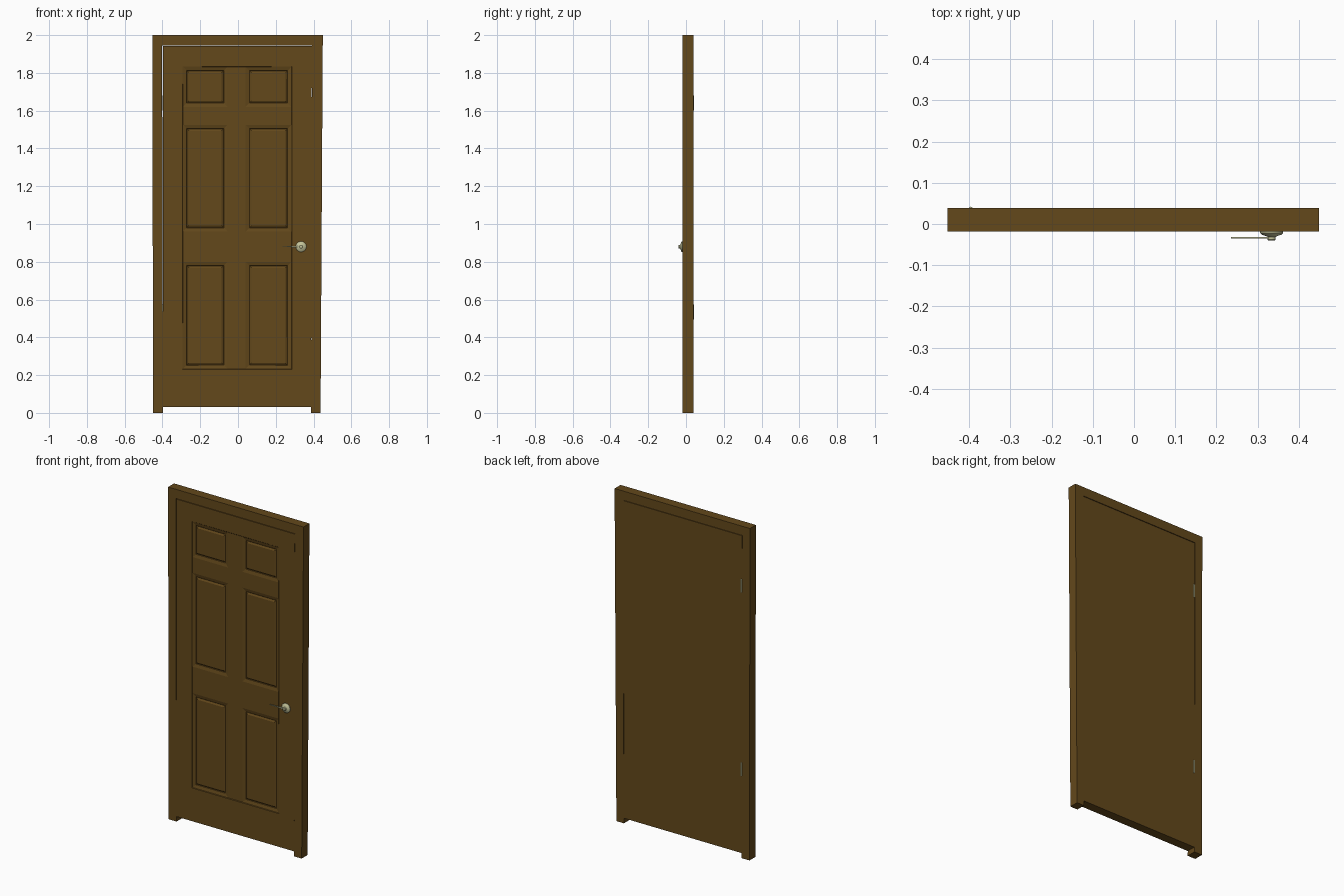
import bpy, bmesh, math
from mathutils import Matrix

if "Cube" in bpy.data.objects:
    bpy.data.objects.remove(bpy.data.objects["Cube"])

FRONT, BACK = -0.018, 0.0385


def material(name, color):
    m = bpy.data.materials.new(name)
    m.diffuse_color = color
    m.use_nodes = True
    m.node_tree.nodes["Principled BSDF"].inputs["Base Color"].default_value = m.diffuse_color
    return m


WOOD = material("brown_wood", (0.125, 0.065, 0.011, 1))
METAL = material("pale_brass", (0.55, 0.55, 0.32, 1))


def finish(name, bm, mat, smooth=False):
    bmesh.ops.recalc_face_normals(bm, faces=bm.faces)
    me = bpy.data.meshes.new(name)
    bm.to_mesh(me)
    bm.free()
    ob = bpy.data.objects.new(name, me)
    bpy.context.collection.objects.link(ob)
    me.materials.append(mat)
    if smooth:
        bpy.context.view_layer.objects.active = ob
        ob.select_set(True)
        bpy.ops.object.shade_smooth_by_angle(angle=math.radians(35))
        ob.select_set(False)
    return ob


def prism(name, outline, y0, y1, mat):
    """Extrude an x-z outline along y."""
    bm = bmesh.new()
    a = [bm.verts.new((x, y0, z)) for x, z in outline]
    b = [bm.verts.new((x, y1, z)) for x, z in outline]
    bm.faces.new(a)
    bm.faces.new(b)
    for i in range(len(a)):
        j = (i + 1) % len(a)
        bm.faces.new((a[i], a[j], b[j], b[i]))
    return finish(name, bm, mat)


# Door frame: two slightly leaning jambs and the head
prism("door_frame", [(-0.45, 0), (-0.453, 2), (0.449, 2), (0.437, 0), (0.387, 0),
                     (0.391, 1.945), (-0.402, 1.945), (-0.397, 0)], FRONT, BACK, WOOD)

# Door slab: a front grid whose panel cells are inset and stepped
xs = [-0.398, -0.295, -0.055, 0.04, 0.285, 0.387]
zs = [0.03, 0.23, 0.80, 0.96, 1.525, 1.62, 1.835, 1.942]
bm = bmesh.new()
grid = [[bm.verts.new((x + (0.002 * z if x > 0.38 else 0), FRONT, z)) for z in zs] for x in xs]
field, panels = [], []
for i in range(len(xs) - 1):
    for j in range(len(zs) - 1):
        f = bm.faces.new((grid[i][j], grid[i + 1][j], grid[i + 1][j + 1], grid[i][j + 1]))
        if 1 <= i <= 3 and 1 <= j <= 5:
            field.append(f)
            if i % 2 and j % 2:
                panels.append(f)
bm.normal_update()
bmesh.ops.inset_region(bm, faces=field, thickness=0.003, depth=-0.003)
for width, depth in ((0.028, -0.005), (0.003, -0.003), (0.014, 0.006)):
    bm.normal_update()
    bmesh.ops.inset_individual(bm, faces=panels, thickness=width, depth=depth)
rim = [e for e in bm.edges if e.is_boundary]
ext = bmesh.ops.extrude_edge_only(bm, edges=rim)["geom"]
for v in ext:
    if isinstance(v, bmesh.types.BMVert):
        v.co.y = BACK - 0.001
bmesh.ops.holes_fill(bm, edges=[e for e in bm.edges if e.is_boundary], sides=0)
finish("door_slab", bm, WOOD)


# Handle rosette and hub, turned around the y axis
def turned(name, profile, x, z, segments=24):
    bm = bmesh.new()
    rings = []
    for r, y in profile:
        rings.append([bm.verts.new((x + r * math.cos(2 * math.pi * k / segments), y,
                                    z + r * math.sin(2 * math.pi * k / segments)))
                      for k in range(segments)])
    for a, b in zip(rings, rings[1:]):
        for k in range(segments):
            n = (k + 1) % segments
            bm.faces.new((a[k], a[n], b[n], b[k]))
    bm.faces.new(rings[0])
    bm.faces.new(rings[-1])
    return finish(name, bm, METAL, True)


turned("handle_rosette", [(0.028, FRONT), (0.028, -0.022), (0.024, -0.026), (0.014, -0.029),
                          (0.01, -0.031), (0.01, -0.038), (0.008, -0.040)], 0.334, 0.88)

# Tapered lever
prism("handle_lever", [(0.34, 0.873), (0.34, 0.887), (0.30, 0.8835), (0.236, 0.8815),
                       (0.236, 0.8785), (0.30, 0.8765)], -0.0355, -0.0315, METAL)

# Hinge barrels on the back
for name, z in (("upper_hinge", 1.64), ("lower_hinge", 0.535)):
    bm = bmesh.new()
    bmesh.ops.create_cone(bm, cap_ends=True, segments=12, radius1=0.005, radius2=0.005, depth=0.08,
                          matrix=Matrix.Translation((-0.396, 0.037, z)))
    finish(name, bm, METAL, True)
